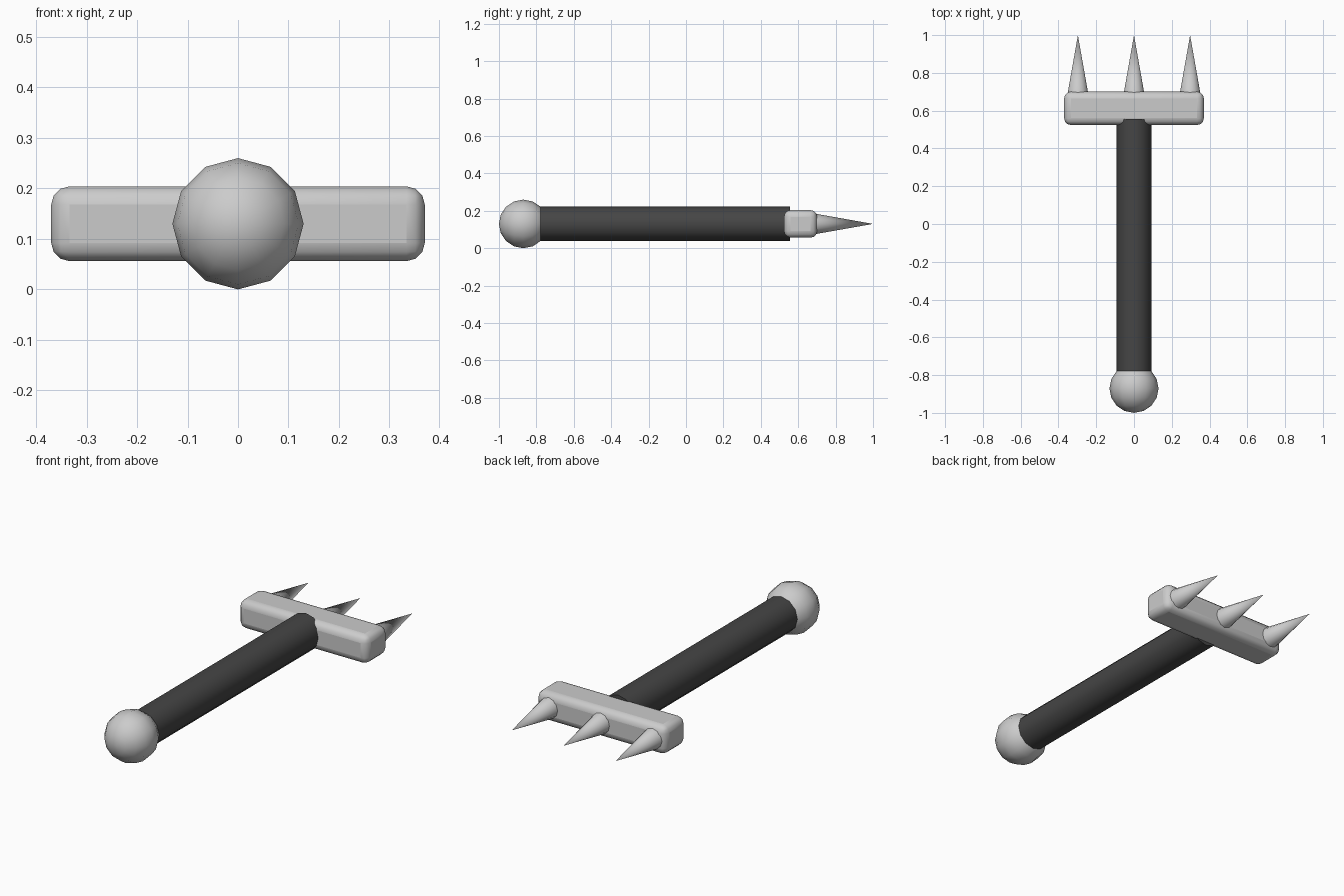
import bpy
from math import pi

if "Cube" in bpy.data.objects:
    bpy.data.objects.remove(bpy.data.objects["Cube"])

Z = 0.13  # height of the long axis
ALONG_Y = (-pi / 2, 0, 0)  # turns local +z to world +y


def finish(name, angle):
    obj = bpy.context.object
    obj.name = name
    bpy.ops.object.transform_apply(location=False, rotation=True, scale=True)
    bpy.ops.object.shade_smooth_by_angle(angle=angle)
    return obj


# Dark grip material
dark = bpy.data.materials.new("dark_grip")
dark.diffuse_color = (0.06, 0.06, 0.06, 1)
dark.use_nodes = True
dark.node_tree.nodes["Principled BSDF"].inputs["Base Color"].default_value = dark.diffuse_color

# Pommel ball at the front end
bpy.ops.mesh.primitive_uv_sphere_add(segments=12, ring_count=8, radius=0.13,
                                     location=(0, -0.87, Z), rotation=ALONG_Y)
finish("pommel", pi)

# Handle, running from the ball into the crossbar
y0, y1 = -0.84, 0.555
bpy.ops.mesh.primitive_cylinder_add(vertices=12, radius=0.0925, depth=y1 - y0,
                                    location=(0, (y0 + y1) / 2, Z), rotation=ALONG_Y)
handle = finish("handle", pi / 4)
handle.data.materials.append(dark)

# Rounded crossbar
bpy.ops.mesh.primitive_cube_add(size=1, location=(0, 0.6125, Z))
bpy.context.object.scale = (0.74, 0.177, 0.148)
bar = finish("crossbar", pi / 4)
bevel = bar.modifiers.new("rounded_edges", "BEVEL")
bevel.width = 0.036
bevel.segments = 3

# Three spikes
for name, x in (("left", -0.297), ("middle", 0), ("right", 0.297)):
    bpy.ops.mesh.primitive_cone_add(vertices=12, radius1=0.06, radius2=0, depth=0.34,
                                    location=(x, 0.83, Z), rotation=ALONG_Y)
    finish(name + "_spike", pi / 4)
